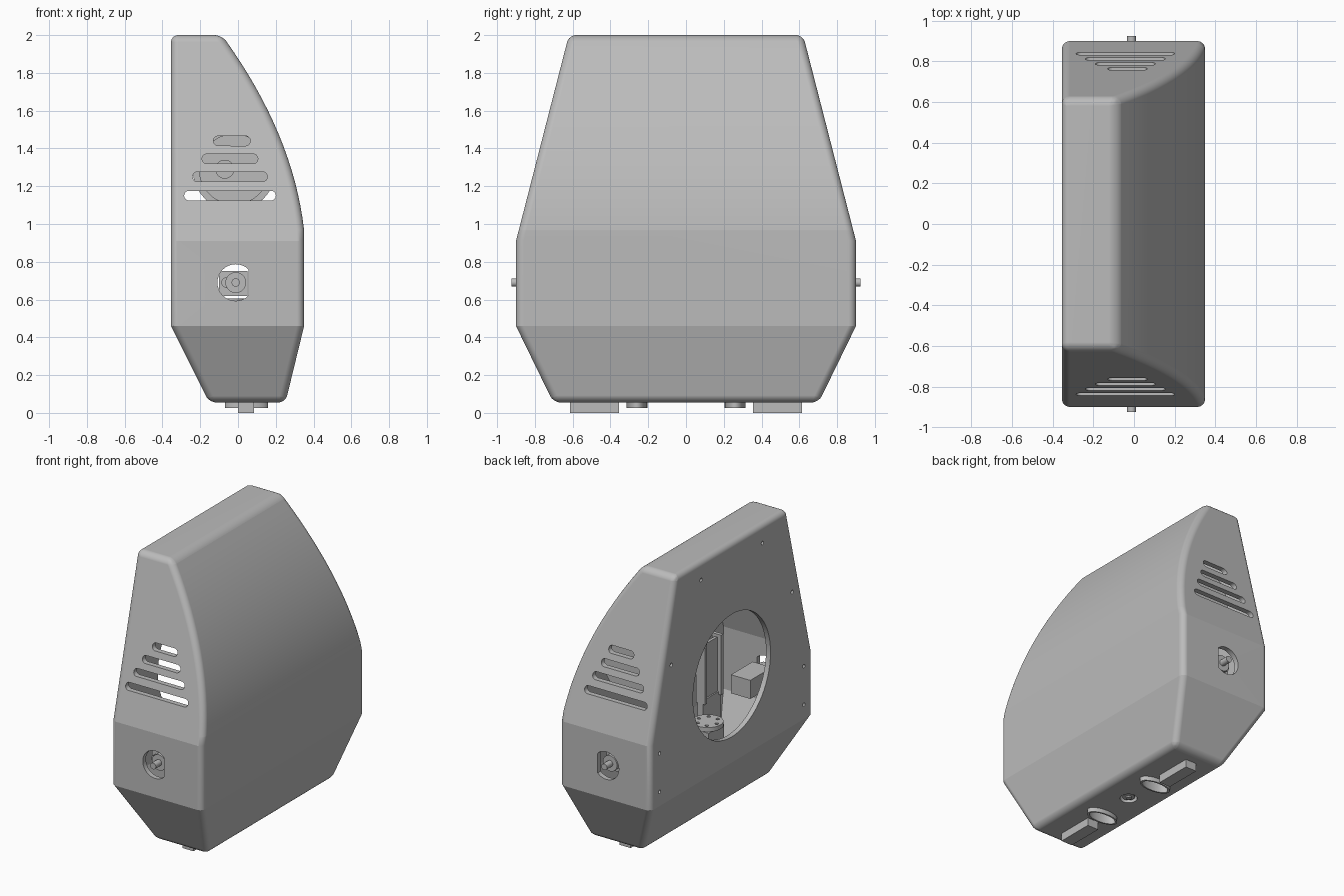
import bpy, bmesh, math
from mathutils import Vector, Matrix

if "Cube" in bpy.data.objects:
    bpy.data.objects.remove(bpy.data.objects["Cube"], do_unlink=True)

grey = bpy.data.materials.new("plain grey")
grey.use_nodes = True
grey.diffuse_color = (0.5, 0.5, 0.5, 1)
grey.node_tree.nodes["Principled BSDF"].inputs["Base Color"].default_value = (0.5, 0.5, 0.5, 1)

AXES = {"x": Matrix.Rotation(math.pi / 2, 3, "Y"),
        "y": Matrix.Rotation(math.pi / 2, 3, "X"),
        "z": Matrix.Identity(3)}


def make(name, bm):
    bmesh.ops.recalc_face_normals(bm, faces=bm.faces)
    me = bpy.data.meshes.new(name)
    bm.to_mesh(me)
    bm.free()
    ob = bpy.data.objects.new(name, me)
    bpy.context.collection.objects.link(ob)
    me.materials.append(grey)
    return ob


def activate(ob):
    bpy.ops.object.select_all(action="DESELECT")
    ob.select_set(True)
    bpy.context.view_layer.objects.active = ob


def smooth(ob, degrees=30):
    activate(ob)
    bpy.ops.object.shade_smooth_by_angle(angle=math.radians(degrees))
    return ob


def box(name, low, high):
    bm = bmesh.new()
    bmesh.ops.create_cube(bm, size=1)
    for v in bm.verts:
        v.co = Vector([a + (b - a) * (c + 0.5) for a, b, c in zip(low, high, v.co)])
    return make(name, bm)


def rod(name, center, axis, radius, length, stretch=0, squash=1, limit=9, sides=32):
    """Round bar; stretch pulls it into a slot along x, squash flattens it in y."""
    bm = bmesh.new()
    bmesh.ops.create_cone(bm, cap_ends=True, segments=sides, radius1=radius,
                          radius2=radius, depth=length)
    for v in bm.verts:
        v.co.y *= squash
        v.co = AXES[axis] @ v.co
        if stretch:
            v.co.x += math.copysign(stretch, v.co.x)
        v.co.x = min(v.co.x, limit)
        v.co += Vector(center)
    return smooth(make(name, bm))


def cut(ob, cutter):
    cutter.hide_render = True
    activate(ob)
    mod = ob.modifiers.new("cut", "BOOLEAN")
    mod.operation, mod.solver, mod.object = "DIFFERENCE", "EXACT", cutter
    bpy.ops.object.modifier_apply(modifier=mod.name)
    bpy.data.objects.remove(cutter, do_unlink=True)


def body(name, inset):
    """Convex casing carved from a block by a set of planes."""
    planes = [((-1, 0, 0), (-0.355, 0, 0)), ((1, 0, 0), (0.35, 0, 0)),
              ((0, 0, 1), (0, 0, 2)), ((0, 0, -1), (0, 0, 0.055)),
              ((-0.41, 0, -0.205), (-0.355, 0, 0.46)),
              ((0.41, 0, -0.1), (0.35, 0, 0.46))]
    for s in (-1, 1):
        planes += [((0, s, 0), (0, s * 0.9, 0)),
                   ((0, s * 1.09, 0.28), (0, s * 0.9, 0.91)),
                   ((0, s * 0.41, -0.2), (0, s * 0.9, 0.46))]
    steps = 18
    for i in range(steps):
        # Tangent planes of the bowed face
        z = 0.94 + 1.06 * i / (steps - 1)
        x = 0.355 - 0.299 * ((z - 0.779) ** 2 - 0.017)
        planes.append(((1, 0, 0.598 * (z - 0.779)), (x, 0, z)))
    bm = bmesh.new()
    bmesh.ops.create_cube(bm, size=6)
    for normal, point in planes:
        n = Vector(normal).normalized()
        res = bmesh.ops.bisect_plane(
            bm, geom=bm.verts[:] + bm.edges[:] + bm.faces[:], dist=1e-5,
            plane_co=Vector(point) - n * inset, plane_no=n, clear_outer=True)
        rim = [e for e in res["geom_cut"] if isinstance(e, bmesh.types.BMEdge)]
        if rim:
            bmesh.ops.holes_fill(bm, edges=[e for e in rim if e.is_boundary], sides=0)
    bmesh.ops.remove_doubles(bm, verts=bm.verts, dist=1e-4)
    return make(name, bm)


# Hollow casing with rounded outer edges
casing = body("casing", 0)
activate(casing)
bev = casing.modifiers.new("round", "BEVEL")
bev.width, bev.segments, bev.limit_method = 0.04, 8, "ANGLE"
bev.angle_limit = math.radians(35)
bpy.ops.object.modifier_apply(modifier=bev.name)
cut(casing, body("hollow", 0.035))

# Large round opening and screw holes in the flat panel
cut(casing, rod("opening", (-0.35, 0, 1.07), "x", 0.43, 0.3, sides=64))
for y, z in ((0.34, 1.87), (0.67, 1.40), (0.8, 0.83), (0.8, 0.56)):
    for s in (-1, 1):
        cut(casing, rod("screw_hole", (-0.35, s * y, z), "x", 0.013, 0.1, sides=12))

# Vent slots and pin openings through both ends
for z, a, b in ((1.15, -0.285, 0.2), (1.25, -0.24, 0.155),
                (1.345, -0.19, 0.105), (1.44, -0.13, 0.065)):
    cut(casing, rod("vent", ((a + b) / 2, 0, z), "y", 0.026, 3, (b - a) / 2 - 0.026))
cut(casing, rod("pin_opening", (-0.012, 0, 0.69), "y", 0.097, 3, limit=0.067))

# Openings in the underside
cut(casing, rod("knob_opening", (0.045, 0, 0.06), "z", 0.055, 0.2))
for s in (-1, 1):
    cut(casing, rod("foot_opening", (0.045, s * 0.26, 0.06), "z", 0.1, 0.2, squash=0.45))
smooth(casing, 13)
casing.modifiers.new("even_shading", "WEIGHTED_NORMAL").keep_sharp = True

# Matching fittings at both ends
for s, side in ((-1, "front"), (1, "back")):
    y0, y1 = sorted((s * 0.57, s * 0.81))
    box(side + "_motor_box", (-0.1, y0, 0.62), (0.05, y1, 0.75))
    rod(side + "_motor_collar", (-0.012, s * 0.82, 0.69), "y", 0.055, 0.08)
    rod(side + "_motor_ear", (-0.06, s * 0.81, 0.69), "y", 0.028, 0.05)
    rod(side + "_pin", (-0.012, s * 0.865, 0.69), "y", 0.022, 0.12)
    y0, y1 = sorted((s * 0.355, s * 0.615))
    box(side + "_foot_bar", (0.0, y0, 0), (0.085, y1, 0.12))
    foot = rod(side + "_foot_ring", (0.045, s * 0.26, 0.065), "z", 0.115, 0.08, squash=0.48)
    cut(foot, rod("foot_bore", (0.045, s * 0.26, 0.065), "z", 0.1, 0.2, squash=0.45))
    smooth(foot)

# Central knob in the underside
rod("knob", (0.045, 0, 0.11), "z", 0.04, 0.09)
rod("knob_tip", (0.045, 0, 0.07), "z", 0.018, 0.03)

# Round sounder behind the back vents
sounder = rod("sounder", (-0.02, 0.6, 1.29), "y", 0.22, 0.08, sides=48)
cut(sounder, rod("sounder_dish", (-0.02, 0.56, 1.29), "y", 0.185, 0.05, sides=48))
smooth(sounder)
rod("sounder_core", (-0.07, 0.59, 1.29), "y", 0.05, 0.09)

# Pedestal with drilled turntable
box("pedestal", (-0.12, -0.25, 0.09), (0.02, -0.08, 0.57))
table = rod("turntable", (-0.05, -0.17, 0.59), "z", 0.1, 0.03)
for i in range(6):
    a = i * math.pi / 3
    cut(table, rod("drill", (-0.05 + 0.07 * math.cos(a), -0.17 + 0.07 * math.sin(a), 0.6),
                   "z", 0.012, 0.1, sides=12))
smooth(table)

# Upright circuit board in a rail frame
box("board", (0.09, -0.5, 0.66), (0.11, -0.3, 1.04))
for y in (-0.5, -0.32):
    box("board_rail", (0.06, y, 0.64), (0.13, y + 0.025, 1.06))
box("board_stand", (0.08, -0.5, 0.09), (0.12, -0.3, 0.66))
